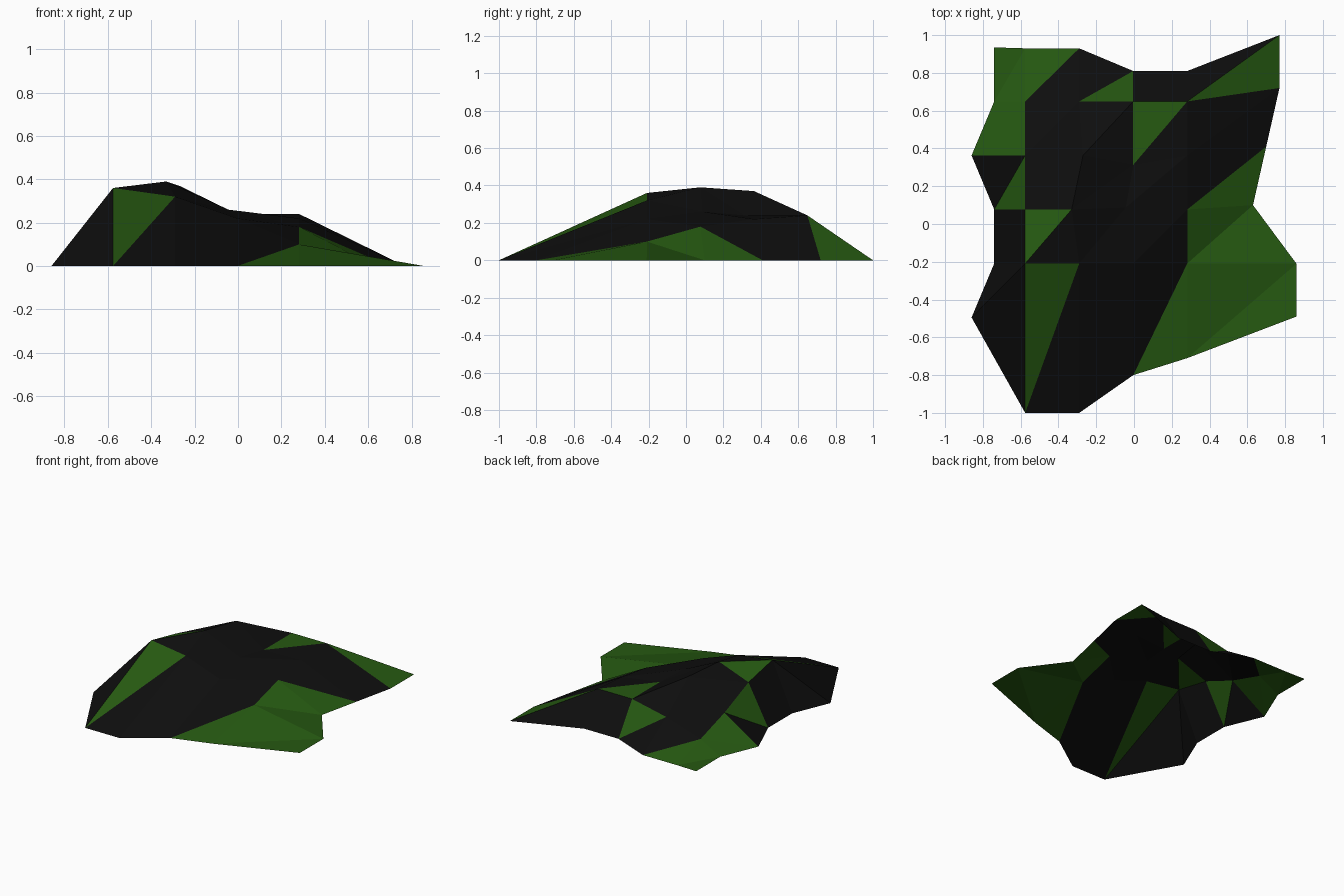
import bpy
import bmesh

# Remove the default object
default = bpy.data.objects.get("Cube")
if default:
    bpy.data.objects.remove(default, do_unlink=True)


def make_material(name, color):
    material = bpy.data.materials.new(name)
    material.use_nodes = True
    rgba = (*color, 1.0)
    material.diffuse_color = rgba
    shader = next(n for n in material.node_tree.nodes if n.type == "BSDF_PRINCIPLED")
    shader.inputs["Base Color"].default_value = rgba
    return material


black = make_material("charred black", (0.0044, 0.0044, 0.0044))
green = make_material("dark grass green", (0.019, 0.1, 0.0056))

# Regular layout of the mound: columns run along x, rows run front to back
COUNT = 6
LAST = COUNT - 1
STEP = 0.286
START_X, START_Y = -0.862, -0.495

# Heights of the inner points, front row first; the rim lies on the ground
inner_heights = [
    (0.36, 0.32, 0.22, 0.10),
    (0.30, 0.39, 0.26, 0.18),
    (0.18, 0.37, 0.24, 0.22),
    (0.09, 0.18, 0.24, 0.24),
]

# Uneven outline of the rim
left_rim_x = (-0.86, -0.74, -0.74, -0.86, -0.74, -0.74)
right_rim_x = (0.86, 0.86, 0.63, 0.70, 0.77, 0.77)
right_rim_y = (-0.49, -0.21, 0.10, 0.41, 0.72, 1.0)
front_rim_y = (-1.0, -1.0, -0.80, -0.71)
back_rim_y = (0.93, 0.93, 0.81, 0.81)

# Small sideways shifts of the crest points
crest_shift = {
    (2, 2): (-0.04, 0.0),
    (3, 2): (-0.04, 0.01),
    (2, 3): (0.02, 0.0),
    (3, 3): (0.0, -0.05),
}


def ground_point(col, row):
    """Position of one layout point, including rim and crest irregularity."""
    x, y, z = START_X + col * STEP, START_Y + row * STEP, 0.0
    if col == 0:
        x = left_rim_x[row]
    elif col == LAST:
        x, y = right_rim_x[row], right_rim_y[row]
    elif row == 0:
        y = front_rim_y[col - 1]
    elif row == LAST:
        y = back_rim_y[col - 1]
    else:
        z = inner_heights[row - 1][col - 1]
        shift_x, shift_y = crest_shift.get((col, row), (0.0, 0.0))
        x, y = x + shift_x, y + shift_y
    return x, y, z


# Grass pattern per cell, front row first:
# L = grass on the lower triangle, U = on the upper, B = on both, . = none
grass_pattern = [
    ".U.LB",
    ".U..B",
    "L...L",
    "B..U.",
    "BUL.L",
]

# Ground mound: an open sheet, every cell split along the same diagonal
bm = bmesh.new()
points = [[bm.verts.new(ground_point(c, r)) for c in range(COUNT)] for r in range(COUNT)]
for row, cells in enumerate(grass_pattern):
    for col, cell in enumerate(cells):
        near_left, near_right = points[row][col], points[row][col + 1]
        far_left, far_right = points[row + 1][col], points[row + 1][col + 1]
        lower = bm.faces.new((near_left, near_right, far_right))
        upper = bm.faces.new((near_left, far_right, far_left))
        lower.material_index = int(cell in "LB")
        upper.material_index = int(cell in "UB")

mesh = bpy.data.meshes.new("ground_mound")
bm.to_mesh(mesh)
bm.free()
mesh.materials.append(black)
mesh.materials.append(green)
mound = bpy.data.objects.new("ground_mound", mesh)
bpy.context.collection.objects.link(mound)
